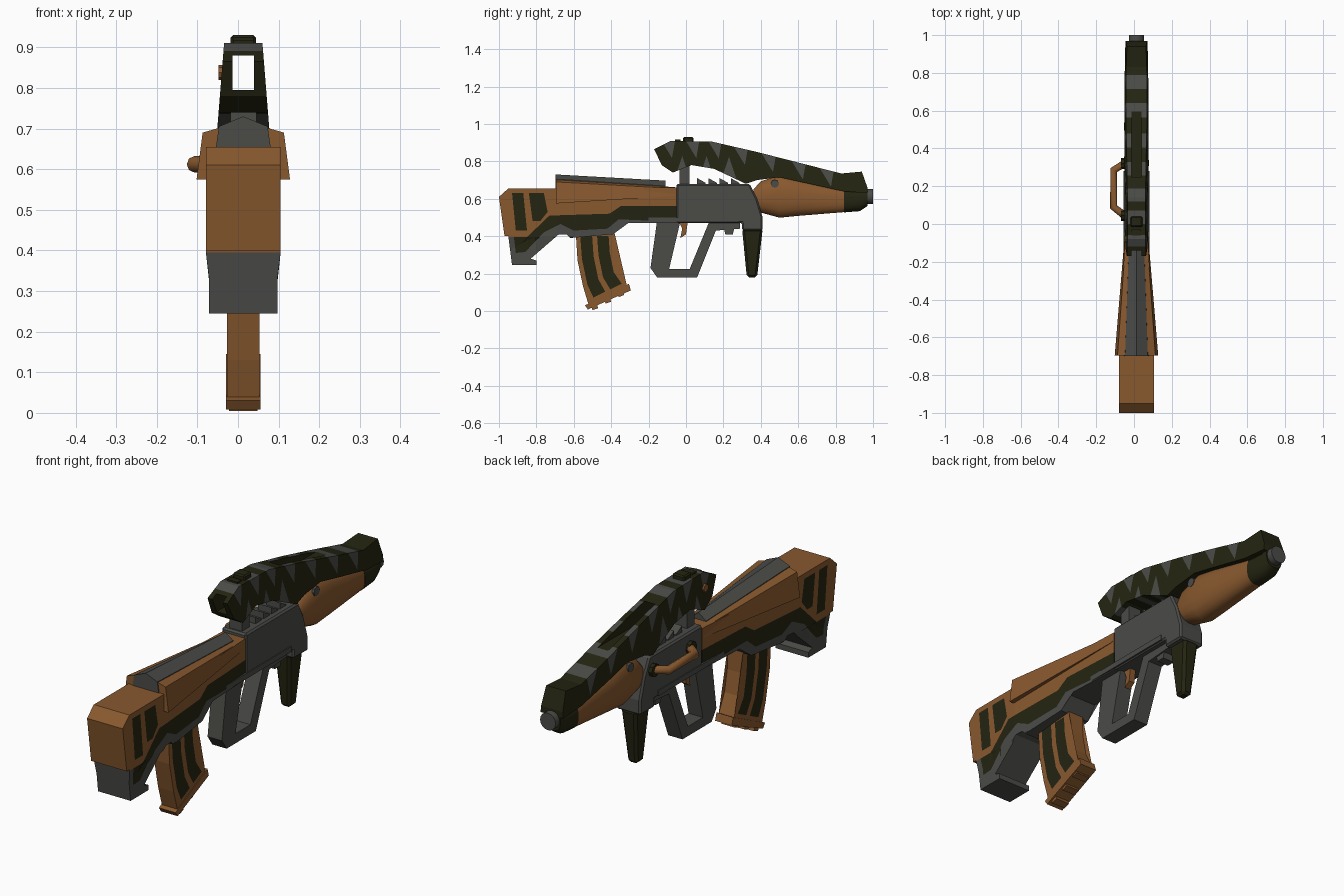
import bpy, bmesh, math
from mathutils import Vector
from mathutils.geometry import interpolate_bezier

if "Cube" in bpy.data.objects:
    bpy.data.objects.remove(bpy.data.objects["Cube"])

CX = .013  # centre plane of the body


def material(name, rgb):
    m = bpy.data.materials.new(name)
    m.use_nodes = True
    m.diffuse_color = (*rgb, 1)
    m.node_tree.nodes["Principled BSDF"].inputs["Base Color"].default_value = (*rgb, 1)
    return m


BROWN = material("brown", (.25, .1, .028))
GREY = material("grey", (.07, .072, .064))
DARK = material("dark_olive", (.018, .018, .006))


def finish(name, bm, mats, bevel=0, smooth=False):
    bmesh.ops.recalc_face_normals(bm, faces=bm.faces[:])
    mesh = bpy.data.meshes.new(name)
    bm.to_mesh(mesh)
    bm.free()
    ob = bpy.data.objects.new(name, mesh)
    bpy.context.collection.objects.link(ob)
    for m in mats:
        mesh.materials.append(m)
    if bevel:
        mod = ob.modifiers.new("bevel", 'BEVEL')
        mod.width, mod.segments = bevel, 1
    if smooth:
        bpy.ops.object.select_all(action='DESELECT')
        ob.select_set(True)
        bpy.context.view_layer.objects.active = ob
        bpy.ops.object.shade_smooth_by_angle(angle=math.radians(40))
    return ob


def inside(p, poly):
    hit = False
    for (ay, az), (by, bz) in zip(poly, poly[1:] + poly[:1]):
        if (az > p.z) != (bz > p.z) and p.y < (by - ay) * (p.z - az) / (bz - az) + ay:
            hit = not hit
    return hit


def cut(bm, co, no):
    bmesh.ops.bisect_plane(bm, geom=bm.verts[:] + bm.edges[:] + bm.faces[:],
                           plane_co=co, plane_no=no, dist=1e-5)


def prism(name, outline, half, mat, paints=(), cuts=(), bevel=0, x=CX):
    """Side outline extruded across x; paints are (polygon, material) regions cut into it."""
    bm = bmesh.new()
    rings = [[bm.verts.new((s, y, z)) for y, z in outline] for s in (-1, 1)]
    n = len(outline)
    for r in rings:
        bm.faces.new(r)
    for i in range(n):
        j = (i + 1) % n
        bm.faces.new((rings[0][i], rings[0][j], rings[1][j], rings[1][i]))
    if paints or cuts:
        bmesh.ops.triangulate(bm, faces=bm.faces[:])
    for y in cuts:
        cut(bm, (0, y, 0), (0, 1, 0))
    mats = [mat]
    for poly, m in paints:
        if m not in mats:
            mats.append(m)
        for a, b in zip(poly, poly[1:] + poly[:1]):
            cut(bm, (0, *a), Vector((0, b[1] - a[1], a[0] - b[0])).normalized())
    for poly, m in paints:
        for f in bm.faces:
            if inside(f.calc_center_median(), poly):
                f.material_index = mats.index(m)
    for v in bm.verts:
        h = half(v.co.y, v.co.z) if callable(half) else half
        v.co.x = x + v.co.x * h
    return finish(name, bm, mats, bevel)


def loft(name, rings, mat, smooth=False):
    bm = bmesh.new()
    rows = [[bm.verts.new(p) for p in r] for r in rings]
    n = len(rows[0])
    for a, b in zip(rows, rows[1:]):
        for i in range(n):
            bm.faces.new((a[i], a[(i + 1) % n], b[(i + 1) % n], b[i]))
    bm.faces.new(rows[0])
    bm.faces.new(rows[-1])
    return finish(name, bm, [mat], smooth=smooth)


def oval(y, z, hw, hz, n=16):
    def soft(c):
        return math.copysign(abs(c) ** .8, c)
    turns = [math.tau * (i + .5) / n for i in range(n)]
    return [(CX + hw * soft(math.cos(t)), y, z + hz * soft(math.sin(t))) for t in turns]


def mirrored(y, pts):
    return ([(CX + w, y, z) for w, z in pts]
            + [(CX - w, y, z) for w, z in reversed(pts) if w])


def rod(name, a, b, radius, mat, sides=12):
    a, b = Vector(a), Vector(b)
    bm = bmesh.new()
    bmesh.ops.create_cone(bm, cap_ends=True, segments=sides, radius1=radius,
                          radius2=radius, depth=(b - a).length)
    turn = Vector((0, 0, 1)).rotation_difference(b - a).to_matrix()
    bmesh.ops.rotate(bm, verts=bm.verts[:], matrix=turn)
    bmesh.ops.translate(bm, verts=bm.verts[:], vec=(a + b) / 2)
    return finish(name, bm, [mat], smooth=True)


# Stock: brown body, dark band, grey underside
def stock_half(y, z):
    wide = .084 if z < .39 else .092
    return wide - max(0, y + .69) * .05


edge = [(-.85, .395), (-.73, .51), (-.41, .52), (-.35, .56), (0, .56)]
under = [(-1.1, .395)] + edge + [(0, .1), (-1.1, .1)]
band = [(-.92, .395)] + edge + [(0, .475), (-.36, .49), (-.42, .44), (-.6, .43),
                                (-.67, .465), (-.76, .42), (-.86, .315), (-.91, .31)]
vents = [[(-.93, .63), (-.87, .63), (-.85, .43), (-.91, .43)],
         [(-.84, .63), (-.76, .63), (-.74, .53), (-.78, .48), (-.82, .48)]]
prism("stock",
      [(-1, .61), (-.95, .655), (-.69, .655), (-.05, .66), (-.05, .47), (-.34, .47),
       (-.39, .41), (-.62, .39), (-.65, .42), (-.68, .41), (-.83, .28), (-.8, .27),
       (-.8, .245), (-.93, .245), (-.95, .4), (-.97, .4)],
      stock_half, BROWN, [(under, GREY), (band, DARK)] + [(v, DARK) for v in vents],
      cuts=[-.69])

# Cheek rest with its grey ridged top
loft("cheek_rest", [mirrored(-.695, [(.115, .575), (.1, .69), (.058, .702)]),
                    mirrored(-.06, [(.062, .615), (.055, .655), (.04, .662)])], BROWN)
loft("cheek_top", [mirrored(-.699, [(.075, .6), (.06, .705), (0, .73)]),
                   mirrored(-.11, [(.045, .62), (.04, .668), (0, .697)])], GREY)

# Receiver, grip frame and trigger
prism("receiver", [(-.05, .68), (.34, .68), (.38, .6), (.41, .5), (.41, .43),
                   (.3, .43), (.3, .47), (-.05, .47)], .064, GREY, bevel=.008)
prism("receiver_rail", [(-.2, .475), (-.2, .5), (.28, .5), (.28, .475)], .068, GREY)
prism("grip_frame", [(-.155, .48), (-.19, .23), (-.155, .18), (.06, .18), (.16, .43),
                     (.29, .44), (.29, .48), (.125, .48), (.02, .225), (-.09, .225),
                     (-.03, .48)], .037, GREY)
prism("trigger", [(-.04, .48), (.01, .48), (0, .41), (-.03, .39), (-.02, .44)], .015, BROWN)
prism("lower_lug", [(.2, .45), (.21, .41), (.25, .41), (.26, .45)], .03, GREY)
for i in range(4):
    y = .06 + i * .06
    prism("top_tooth", [(y, .67), (y, .71), (y + .045, .685), (y + .045, .67)], .035, GREY)
prism("sight_post", [(-.035, .67), (-.035, .79), (.02, .79), (.02, .67)], .032, GREY)
prism("foregrip", [(.3, .44), (.41, .44), (.38, .18), (.325, .18)],
      lambda y, z: .025 + (z - .18) * .06, DARK, bevel=.012)

# Curved magazine with dark side strips
rear = [(-.59, .43), (-.58, .27), (-.55, .13), (-.52, .03)]
front = [(-.385, .43), (-.38, .32), (-.36, .22), (-.315, .13)]


def strip(u0, u1, grow=0):
    def rail(u):
        pts = [Vector(a).lerp(Vector(b), u) for a, b in zip(rear, front)]
        pts[0].y -= grow
        pts[-1].y += grow
        return [tuple(p) for p in pts]
    return rail(u0) + rail(u1)[::-1]


prism("magazine", strip(0, 1), .04, BROWN,
      [(strip(.12, .43, .03), DARK), (strip(.56, .86, .03), DARK)])
prism("magazine_base", [(-.54, .03), (-.305, .145), (-.295, .11), (-.525, .008)], .043, BROWN)
for i in range(3):
    y, z = -.5 + i * .07, .005 + i * .035
    prism("base_rib", [(y, z), (y - .01, z + .03), (y + .02, z + .04), (y + .03, z + .01)],
          .035, BROWN)

# Camouflaged carry handle running forward into the nose
camo = []
for y in (-.1, .03, .15, .29, .44, .6, .75):
    top = .908 - max(0, y - .14) * .25
    camo.append(([(y - .06, top + .05), (y + .05, top + .05), (y + .025, top - .09)], GREY))
    if y < .2:
        camo.append(([(y + .04, top - .2), (y + .12, top - .2), (y + .08, top - .08)], GREY))
handle = prism("carry_handle",
               [(-.17, .865), (-.08, .91), (.14, .905), (.38, .85), (.83, .735),
                (.94, .745), (.97, .66), (.97, .63), (.84, .64), (.5, .715), (.38, .7),
                (.32, .68), (.15, .76), (.03, .78), (-.07, .74), (-.13, .78)],
               lambda y, z: .052 + max(-.006, (.85 - z) * .08) - max(0, y - .6) * .03,
               DARK, camo)
channel = prism("channel_cutter", [(-.3, .795), (-.3, .88), (.7, .88), (.7, .795)], .027, DARK)
mod = handle.modifiers.new("channel", 'BOOLEAN')
mod.operation, mod.object = 'DIFFERENCE', channel
bpy.context.view_layer.objects.active = handle
bpy.ops.object.modifier_apply(modifier=mod.name)
bpy.data.objects.remove(channel)
prism("top_sight", [(-.015, .9), (-.015, .93), (.04, .93), (.04, .9)], .031, DARK, bevel=.006)
prism("rear_sight", [(-.06, .9), (-.06, .917), (-.03, .917), (-.03, .9)], .025, DARK)
rod("handle_knob", (-.048, -.08, .838), (-.02, -.08, .838), .018, BROWN, 8)

# Rounded forend, nose and muzzle
loft("forend", [oval(.36, .6, .05, .05), oval(.4, .61, .06, .085), oval(.5, .612, .066, .115),
                oval(.6, .607, .065, .1), oval(.85, .59, .05, .062)], BROWN, smooth=True)
loft("nose", [oval(.845, .59, .051, .064), oval(.93, .59, .049, .057),
              oval(.97, .61, .044, .05)], DARK, smooth=True)
rod("muzzle", (CX, .95, .612), (CX, 1, .612), .04, GREY, 16)
for s in (-1, 1):
    rod("forend_screw", (CX + s * .05, .475, .68), (CX + s * .062, .475, .68), .022, GREY, 8)

# Side charging handle on the right
path = [(-.05, .045), (-.108, .09), (-.108, .285), (-.05, .32)]
curve = bpy.data.curves.new("charging_handle", 'CURVE')
curve.dimensions = '3D'
curve.bevel_depth, curve.bevel_resolution, curve.use_fill_caps = .02, 2, True
spline = curve.splines.new('POLY')
spline.points.add(len(path) - 1)
for p, (x, y) in zip(spline.points, path):
    p.co = (x, y, .612, 1)
curve.materials.append(BROWN)
bpy.context.collection.objects.link(bpy.data.objects.new("charging_handle", curve))
for x, y in (path[0], path[-1]):
    rod("handle_boss", (x + .02, y, .612), (x - .018, y, .612), .03, DARK, 8)
